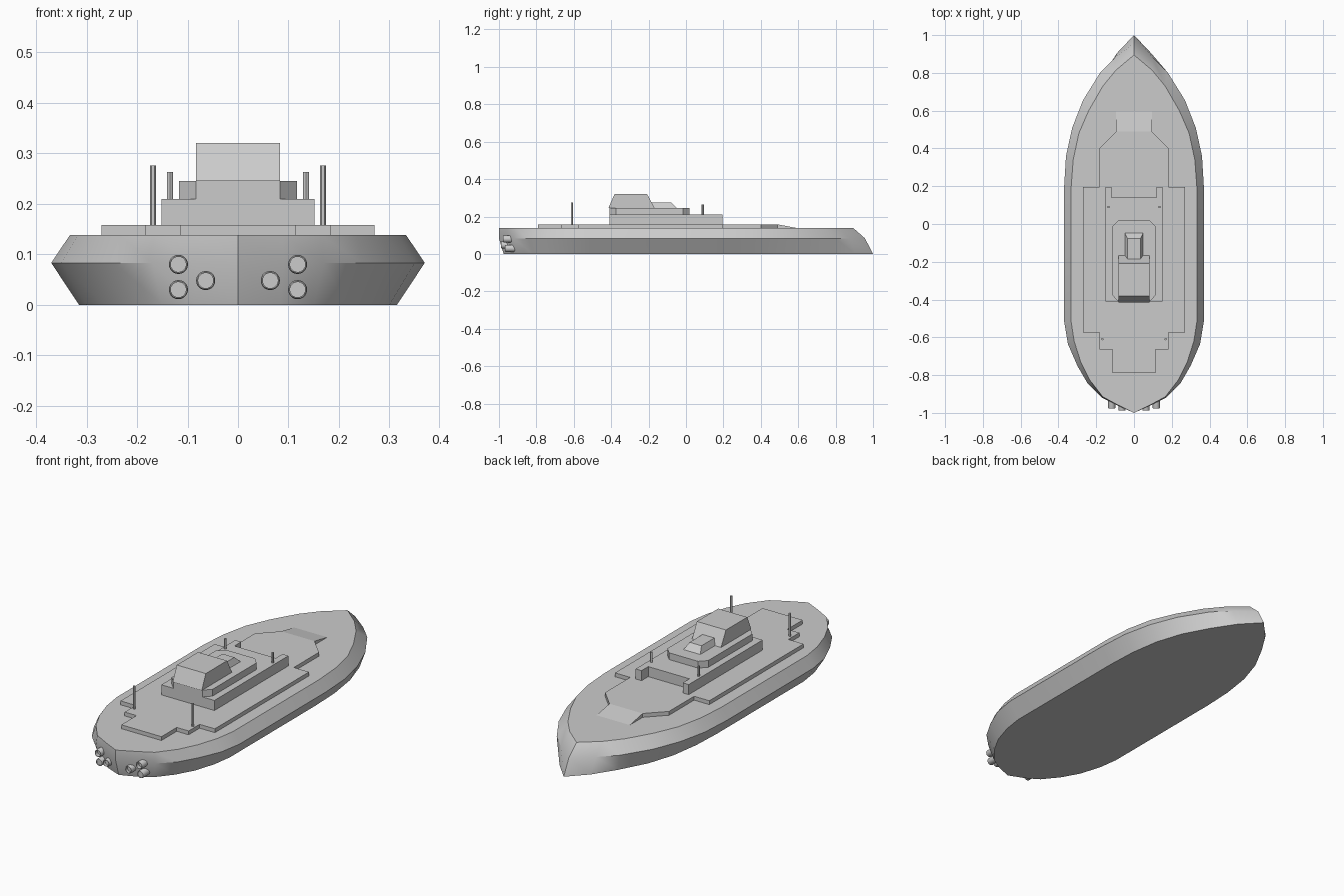
import bpy, bmesh, math

if "Cube" in bpy.data.objects:
    bpy.data.objects.remove(bpy.data.objects["Cube"])


def finish(name, bm, smooth=False):
    bmesh.ops.recalc_face_normals(bm, faces=bm.faces)
    mesh = bpy.data.meshes.new(name)
    bm.to_mesh(mesh)
    bm.free()
    ob = bpy.data.objects.new(name, mesh)
    bpy.context.collection.objects.link(ob)
    if smooth:
        bpy.ops.object.select_all(action='DESELECT')
        ob.select_set(True)
        bpy.context.view_layer.objects.active = ob
        bpy.ops.object.shade_smooth_by_angle(angle=math.radians(30))
    return ob


def loft(name, rings, smooth=False):
    """Solid skinned through equal-length closed rings of 3D points."""
    bm = bmesh.new()
    vs = [[bm.verts.new(p) for p in r] for r in rings]
    n = len(vs[0])
    for a, b in zip(vs, vs[1:]):
        for i in range(n):
            j = (i + 1) % n
            bm.faces.new((a[i], a[j], b[j], b[i]))
    bm.faces.new(vs[0][::-1])
    bm.faces.new(vs[-1])
    return finish(name, bm, smooth)


def mirrored(half):
    """Close a bow-to-stern half outline by reflecting it in x."""
    return half + [(-x, y) for x, y in reversed(half) if x > 0]


def slab(name, half, z0, z1):
    out = mirrored(half)
    return loft(name, [[(x, y, z) for x, y in out] for z in (z0, z1)])


def side_profile(name, prof, half_w):
    return loft(name, [[(x, y, z) for y, z in prof] for x in (-half_w, half_w)])


def pole(name, x, y, z0, z1, r=0.006):
    ring = [(x + r * math.cos(i * math.tau / 12), y + r * math.sin(i * math.tau / 12))
            for i in range(12)]
    loft(name, [[(a, b, z) for a, b in ring] for z in (z0, z1)], True)


def tube(name, x, z, y_in, y_out, recess, r=0.019):
    steps = [(y_in, r), (y_out + 0.004, r), (y_out, r - 0.002),
             (y_out, r - 0.004), (y_out + recess, r - 0.004)]
    loft(name, [[(x + q * math.cos(i * math.tau / 20), y, z + q * math.sin(i * math.tau / 20))
                 for i in range(20)] for y, q in steps], True)


# Hull: keel, widest chine and deck outlines
keel = [(0, 1), (.09, .905), (.165, .79), (.24, .65), (.285, .51), (.308, .355), (.315, .195),
        (.315, -.515), (.30, -.62), (.265, -.73), (.215, -.82), (.15, -.90), (.085, -.94), (0, -.975)]
chine = [(0, .957), (.10, .88), (.18, .80), (.27, .655), (.327, .51), (.36, .36), (.37, .195),
         (.37, -.515), (.35, -.635), (.30, -.75), (.245, -.845), (.17, -.92), (.09, -.96), (0, -1)]
deck = [(0, .895), (.095, .815), (.165, .73), (.24, .60), (.292, .48), (.322, .34), (.333, .19),
        (.333, -.515), (.317, -.62), (.282, -.73), (.235, -.825), (.165, -.915), (.088, -.957), (0, -1)]
loft("hull", [[(x, y, z) for x, y in mirrored(h)]
              for h, z in ((keel, 0), (chine, .083), (deck, .138))], True)

# Stepped lower deck and bow ramp
slab("lower_deck", [(.095, .49), (.183, .40), (.183, .195), (.27, .195), (.27, -.575),
                    (.183, -.575), (.183, -.665), (.115, -.665), (.115, -.79)], .13, .158)
side_profile("bow_ramp", [(.49, .13), (.49, .158), (.60, .137), (.60, .13)], .095)

# Deckhouse with a notched front, then chamfered upper deck
slab("deckhouse", [(.118, .14), (.118, .195), (.152, .195), (.152, -.41)], .158, .21)
slab("upper_deck", [(.083, .02), (.117, -.015), (.117, -.375), (.083, -.41)], .21, .245)

# Bridge cabin with sloped ends
side_profile("bridge_cabin", [(-.415, .245), (-.382, .32), (-.208, .32), (-.168, .245)], .083)

# Tapered hood in front of the cabin
loft("front_hood", [
    [(-.048, -.20, .245), (.048, -.20, .245), (.048, -.048, .245), (-.048, -.048, .245)],
    [(-.034, -.20, .275), (.034, -.20, .275), (.034, -.078, .275), (-.034, -.078, .275)]])

# Paired poles and stern tubes
for side, s in (("left", -1), ("right", 1)):
    pole("stern_pole_" + side, s * .168, -.61, .158, .276)
    pole("bow_pole_" + side, s * .135, .09, .21, .263)
    tube("upper_tube_" + side, s * .118, .08, -.90, -.978, .02)
    tube("inner_tube_" + side, s * .064, .048, -.92, -.988, .015)
    tube("lower_tube_" + side, s * .118, .03, -.90, -.968, .003)
